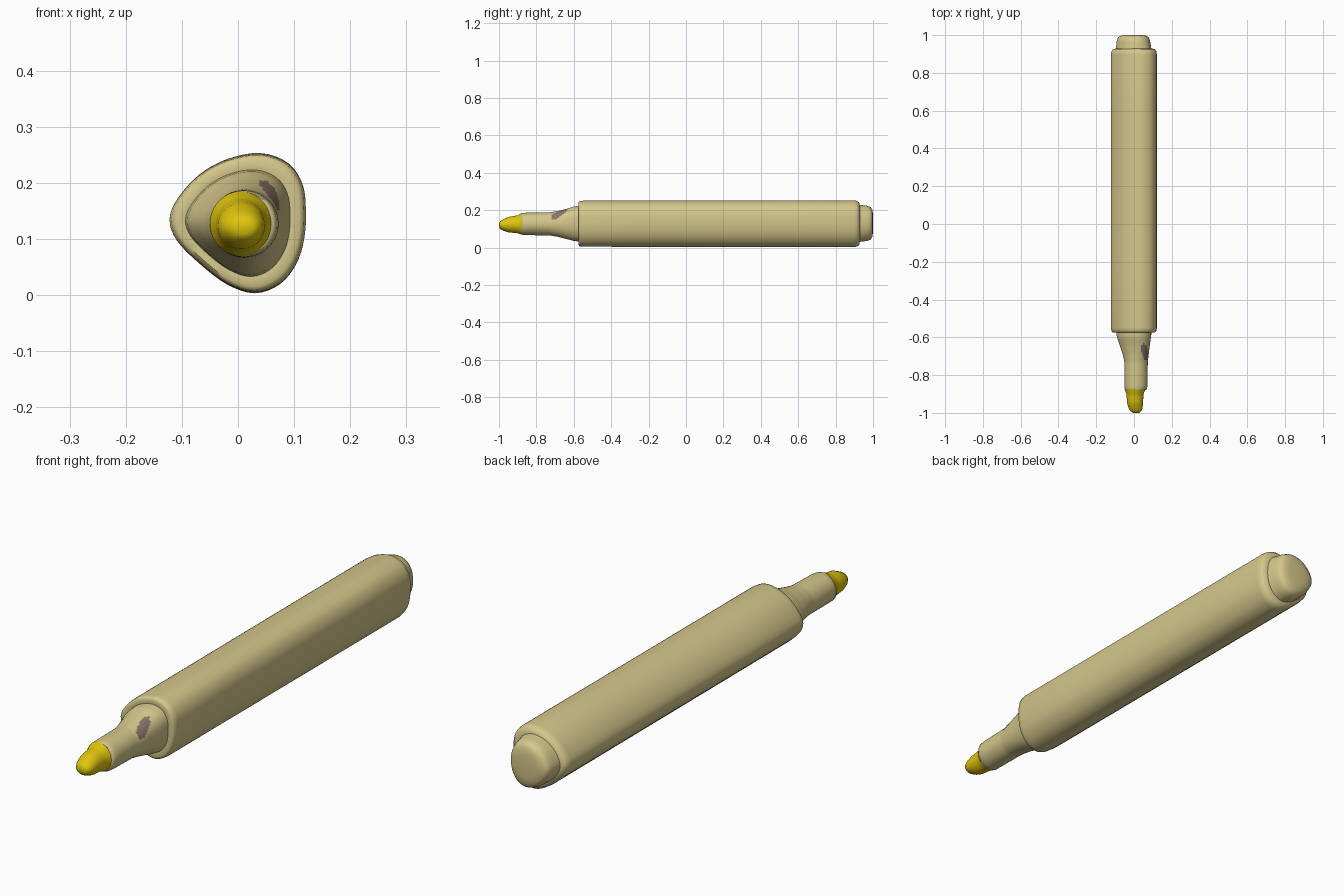
import bpy, bmesh, math
from mathutils import Vector


def material(name, rgb):
    m = bpy.data.materials.new(name)
    m.diffuse_color = (*rgb, 1)
    return m


TAN = material("pale tan plastic", (0.66, 0.57, 0.26))
YELLOW = material("ink yellow", (0.74, 0.56, 0.004))
GREY = material("grey brown mark", (0.24, 0.175, 0.14))

# Rounded-triangle cross-section of the barrel (x, z), seen from the front
OUTLINE = [Vector(p) for p in [
    (-0.123, 0.135), (-0.11, 0.097), (-0.07, 0.056), (-0.02, 0.018),
    (0.03, 0.002), (0.075, 0.018), (0.105, 0.055), (0.119, 0.10),
    (0.122, 0.15), (0.116, 0.198), (0.09, 0.236), (0.04, 0.254),
    (-0.02, 0.243), (-0.07, 0.215), (-0.108, 0.173)]]
CENTRE = Vector((0.0, 0.128))


def smooth_outline(sub=4):
    """Closed Catmull-Rom curve through the outline, in units of the half width."""
    pts, n = [], len(OUTLINE)
    for i in range(n):
        a, b, c, d = (OUTLINE[(i + k) % n] for k in (-1, 0, 1, 2))
        for k in range(sub):
            t = k / sub
            p = 0.5 * (2 * b + (c - a) * t + (2 * a - 5 * b + 4 * c - d) * t ** 2
                       + (3 * b - a - 3 * c + d) * t ** 3)
            pts.append((p - CENTRE) / 0.1225)
    return pts


UNIT = smooth_outline()


def loft(name, stations, mats, step=0.012, rule=None, angle=40):
    """Stations: y, centre x, centre z, half width, half height, triangularity."""
    dense = []
    for s, e in zip(stations, stations[1:]):
        n = max(1, round(abs(e[0] - s[0]) / step))
        dense += [[p + (q - p) * k / n for p, q in zip(s, e)] for k in range(n)]
    dense.append(stations[-1])
    bm = bmesh.new()
    rings = []
    for y, cx, cz, rx, rz, tri in dense:
        ring = []
        for u in UNIT:
            v = u.normalized().lerp(u, tri)
            ring.append(bm.verts.new((cx + rx * v.x, y, cz + rz * v.y)))
        rings.append(ring)
    m = len(UNIT)
    for a, b in zip(rings, rings[1:]):
        for i in range(m):
            j = (i + 1) % m
            bm.faces.new((a[i], a[j], b[j], b[i]))
    bm.faces.new(rings[0])
    bm.faces.new(rings[-1])
    bmesh.ops.recalc_face_normals(bm, faces=bm.faces)
    if rule:
        for f in bm.faces:
            f.material_index = rule(f.calc_center_median())
    me = bpy.data.meshes.new(name)
    bm.to_mesh(me)
    bm.free()
    ob = bpy.data.objects.new(name, me)
    bpy.context.collection.objects.link(ob)
    for mat in mats:
        me.materials.append(mat)
    bpy.ops.object.select_all(action='DESELECT')
    ob.select_set(True)
    bpy.context.view_layer.objects.active = ob
    bpy.ops.object.shade_smooth_by_angle(angle=math.radians(angle))
    return ob


# Barrel with softly rounded shoulders
loft("barrel", [
    (-0.572, 0, 0.128, 0.095, 0.095, 1),
    (-0.575, 0, 0.128, 0.110, 0.110, 1),
    (-0.568, 0, 0.128, 0.118, 0.118, 1),
    (-0.550, 0, 0.128, 0.1215, 0.1195, 1),
    (0.895, 0, 0.128, 0.1215, 0.1215, 1),
    (0.915, 0, 0.128, 0.119, 0.119, 1),
    (0.926, 0, 0.128, 0.110, 0.110, 1),
    (0.930, 0, 0.128, 0.090, 0.090, 1)], [TAN], step=0.3, angle=60)

# End plug at the back
loft("end_plug", [
    (0.90, 0, 0.130, 0.100, 0.100, 0.8),
    (0.935, -0.002, 0.130, 0.093, 0.097, 0.7),
    (0.970, -0.003, 0.130, 0.088, 0.093, 0.6),
    (0.988, -0.003, 0.130, 0.082, 0.086, 0.6),
    (0.996, -0.003, 0.130, 0.070, 0.072, 0.6),
    (1.000, -0.003, 0.130, 0.045, 0.047, 0.6)], [TAN], angle=60)


# Small grey mark on the upper right of the neck
def mark(c):
    inside = ((c.y + 0.678 + (c.x - 0.058)) / 0.042) ** 2 + ((c.x - 0.057) / 0.018) ** 2 < 1
    return 1 if inside and c.z > 0.15 else 0


# Tapering neck
loft("neck", [
    (-0.55, 0.000, 0.128, 0.096, 0.095, 1),
    (-0.600, 0.000, 0.128, 0.090, 0.090, 0.9),
    (-0.640, 0.004, 0.127, 0.080, 0.079, 0.75),
    (-0.690, 0.009, 0.127, 0.069, 0.068, 0.4),
    (-0.730, 0.011, 0.127, 0.062, 0.062, 0.1),
    (-0.850, 0.011, 0.127, 0.061, 0.060, 0),
    (-0.872, 0.010, 0.127, 0.059, 0.059, 0),
    (-0.880, 0.009, 0.127, 0.054, 0.056, 0)], [TAN, GREY], step=0.01, rule=mark, angle=60)

# Yellow felt tip with a blunt, slightly flattened end
tip = loft("felt_tip", [
    (-0.874, 0.006, 0.127, 0.056, 0.058, 0),
    (-0.883, 0.005, 0.127, 0.052, 0.056, 0),
    (-0.900, 0.005, 0.125, 0.045, 0.048, 0),
    (-0.950, 0.006, 0.123, 0.042, 0.041, 0),
    (-0.975, 0.008, 0.121, 0.037, 0.031, 0),
    (-0.992, 0.010, 0.121, 0.028, 0.022, 0),
    (-1.000, 0.012, 0.121, 0.015, 0.012, 0)], [YELLOW], angle=50)
